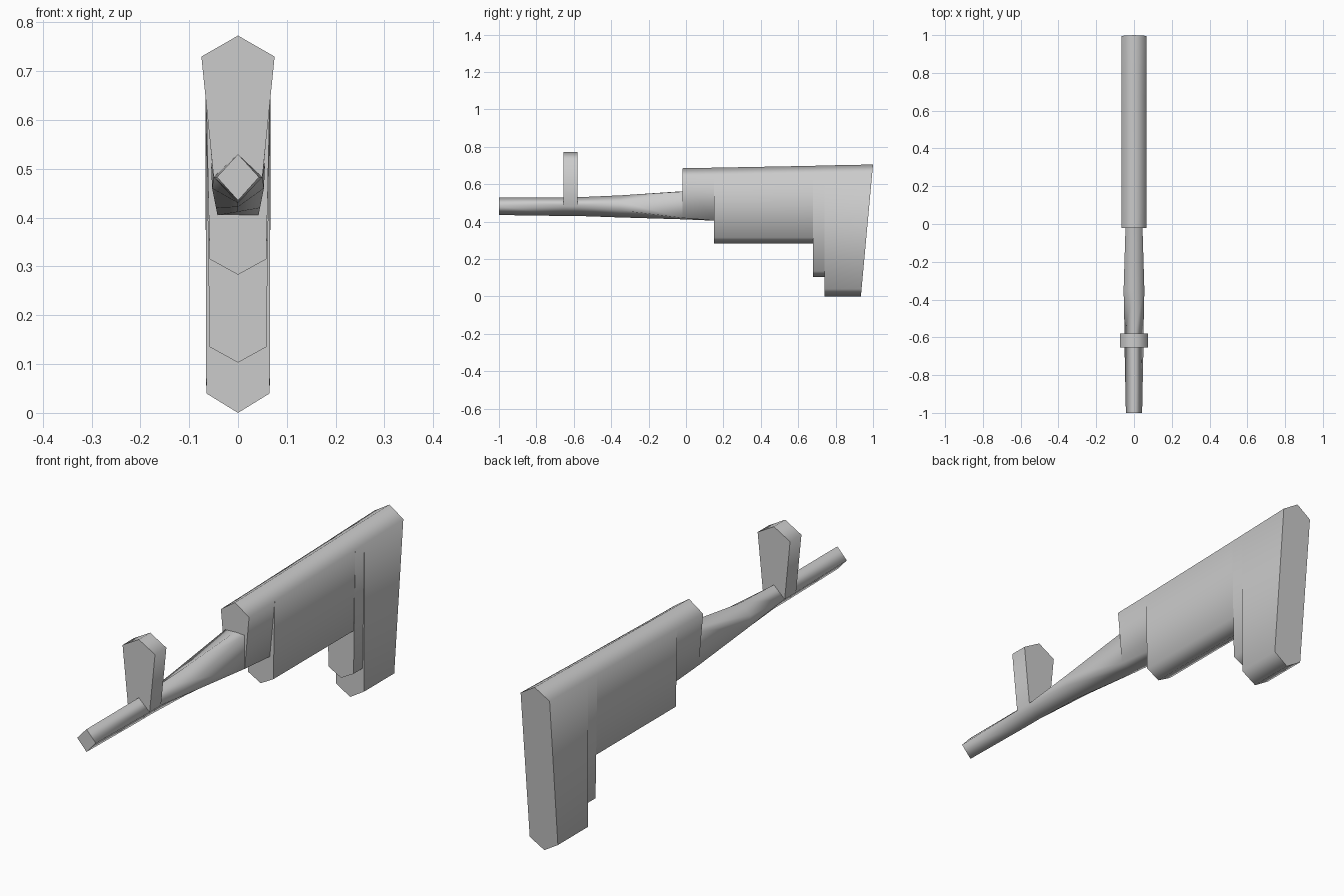
import bpy
import bmesh

cube = bpy.data.objects.get("Cube")
if cube:
    bpy.data.objects.remove(cube, do_unlink=True)

# One flat grey for the whole model
grey = bpy.data.materials.new("plain grey")
grey.use_nodes = True
colour = (0.6, 0.6, 0.6, 1)
grey.diffuse_color = colour
grey.node_tree.nodes["Principled BSDF"].inputs["Base Color"].default_value = colour


def ring(bm, y, top, shoulder, w_up, w_low, hip, bottom, lean=0.0):
    """Six-sided cross-section; lean slants it along y with height."""
    pts = [(0, top), (w_up, shoulder), (w_low, hip),
           (0, bottom), (-w_low, hip), (-w_up, shoulder)]
    return [bm.verts.new((x, y + lean * z, z)) for x, z in pts]


def loft(name, sections):
    bm = bmesh.new()
    rings = [ring(bm, *s) for s in sections]
    for a, b in zip(rings, rings[1:]):
        for i in range(len(a)):
            j = (i + 1) % len(a)
            bm.faces.new((a[i], a[j], b[j], b[i]))
    bm.faces.new(rings[0])
    bm.faces.new(rings[-1])
    bmesh.ops.remove_doubles(bm, verts=bm.verts, dist=0.0005)
    bmesh.ops.dissolve_degenerate(bm, dist=0.0005, edges=bm.edges)
    bmesh.ops.recalc_face_normals(bm, faces=bm.faces)
    bm.normal_update()
    # Smooth along the length, crisp around the end and step faces
    for f in bm.faces:
        f.smooth = True
    for e in bm.edges:
        caps = [abs(f.normal.y) > 0.9 for f in e.link_faces]
        e.smooth = all(caps) or not any(caps)
    mesh = bpy.data.meshes.new(name)
    bm.to_mesh(mesh)
    bm.free()
    mesh.materials.append(grey)
    obj = bpy.data.objects.new(name, mesh)
    bpy.context.collection.objects.link(obj)


# Columns: y, top, shoulder, upper width, lower width, hip, bottom
loft("body", [
    # barrel
    (-1.0, 0.53, 0.483, 0.043, 0.043, 0.483, 0.435),
    (-0.655, 0.53, 0.483, 0.05, 0.05, 0.483, 0.43),
    # upright sight
    (-0.655, 0.773, 0.73, 0.075, 0.05, 0.483, 0.43),
    (-0.58, 0.773, 0.73, 0.075, 0.05, 0.483, 0.43),
    (-0.58, 0.53, 0.483, 0.05, 0.05, 0.483, 0.43),
    # neck flaring into the receiver
    (-0.35, 0.54, 0.505, 0.055, 0.053, 0.46, 0.422),
    (-0.02, 0.562, 0.56, 0.045, 0.045, 0.42, 0.412),
    # receiver
    (-0.02, 0.685, 0.64, 0.065, 0.045, 0.42, 0.412),
    (0.15, 0.688, 0.643, 0.065, 0.042, 0.405, 0.405),
    # lower housing
    (0.15, 0.688, 0.643, 0.065, 0.058, 0.315, 0.283),
    (0.68, 0.698, 0.655, 0.066, 0.058, 0.315, 0.283),
    # rear drop and foot
    (0.68, 0.698, 0.655, 0.066, 0.058, 0.135, 0.103),
    (0.74, 0.7, 0.657, 0.066, 0.058, 0.135, 0.103),
    (0.74, 0.7, 0.657, 0.066, 0.065, 0.04, 0.0),
    (0.935, 0.705, 0.663, 0.067, 0.065, 0.04, 0.0, 0.092),
])
